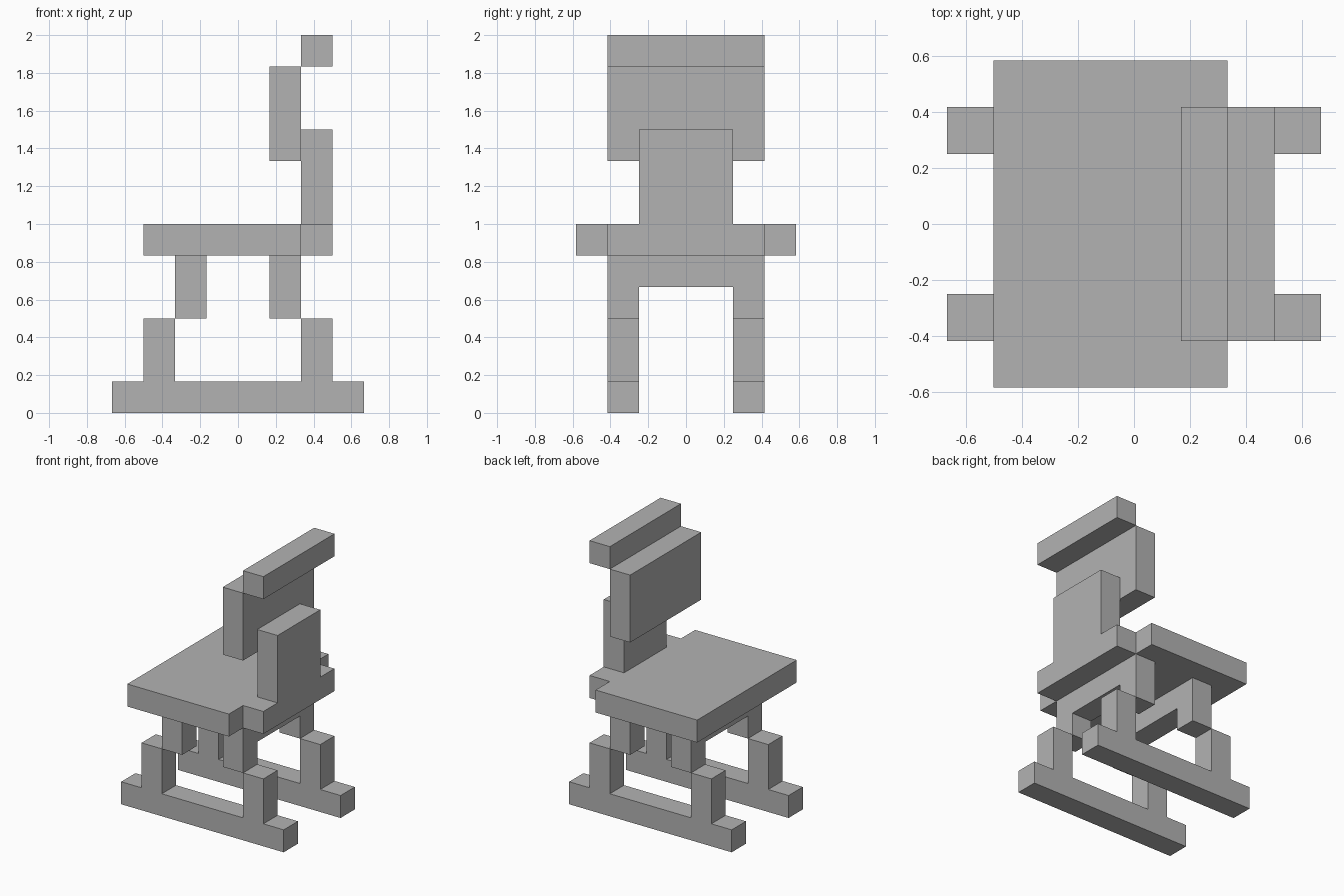
import bpy
import bmesh
from mathutils import Vector

cube = bpy.data.objects.get("Cube")
if cube:
    bpy.data.objects.remove(cube, do_unlink=True)

U = 1 / 6  # block size

grey = bpy.data.materials.new("plain grey")
grey.use_nodes = True
COLOUR = (0.45, 0.45, 0.45, 1)
grey.diffuse_color = COLOUR
grey.node_tree.nodes["Principled BSDF"].inputs["Base Color"].default_value = COLOUR


def extrude(name, outline, axis, start, end):
    """Extrude a flat outline, in block units, along an axis from start to end."""
    bm = bmesh.new()
    verts = []
    for a, b in outline:
        co = [a, b]
        co.insert(axis, start)
        verts.append(bm.verts.new(Vector(co) * U))
    face = bm.faces.new(verts)
    grown = bmesh.ops.extrude_face_region(bm, geom=[face], use_keep_orig=True)
    offset = Vector((0, 0, 0))
    offset[axis] = (end - start) * U
    moved = [g for g in grown["geom"] if isinstance(g, bmesh.types.BMVert)]
    bmesh.ops.translate(bm, verts=moved, vec=offset)
    bmesh.ops.recalc_face_normals(bm, faces=bm.faces)
    mesh = bpy.data.meshes.new(name)
    bm.to_mesh(mesh)
    bm.free()
    mesh.materials.append(grey)
    obj = bpy.data.objects.new(name, mesh)
    bpy.context.collection.objects.link(obj)
    return obj


def mirrored(half):
    """Complete a symmetric outline from its positive half."""
    return half + [(-a, b) for a, b in reversed(half)]


def panel(name, x, half_width, bottom, top):
    return extrude(name, mirrored([(half_width, bottom), (half_width, top)]), 0, x, x + 1)


# Runners with lower legs, one on each side
runner = mirrored([(4, 0), (4, 1), (3, 1), (3, 3), (2, 3), (2, 1)])
extrude("right_runner", runner, 1, -2.5, -1.5)
extrude("left_runner", runner, 1, 1.5, 2.5)

# Upper leg pairs joined by a crossbar under the seat
leg_pair = mirrored([(1.5, 4), (1.5, 3), (2.5, 3), (2.5, 5)])
extrude("front_upper_legs", leg_pair, 0, -2, -1)
extrude("rear_upper_legs", leg_pair, 0, 1, 2)

# Seat with a narrower rear ledge
seat = [(-3, -3.5), (2, -3.5), (2, -2.5), (3, -2.5),
        (3, 2.5), (2, 2.5), (2, 3.5), (-3, 3.5)]
extrude("seat", seat, 2, 5, 6)

# Stepped backrest
panel("back_support", 2, 1.5, 6, 9)
panel("backrest", 1, 2.5, 8, 11)
panel("top_rail", 2, 2.5, 11, 12)
